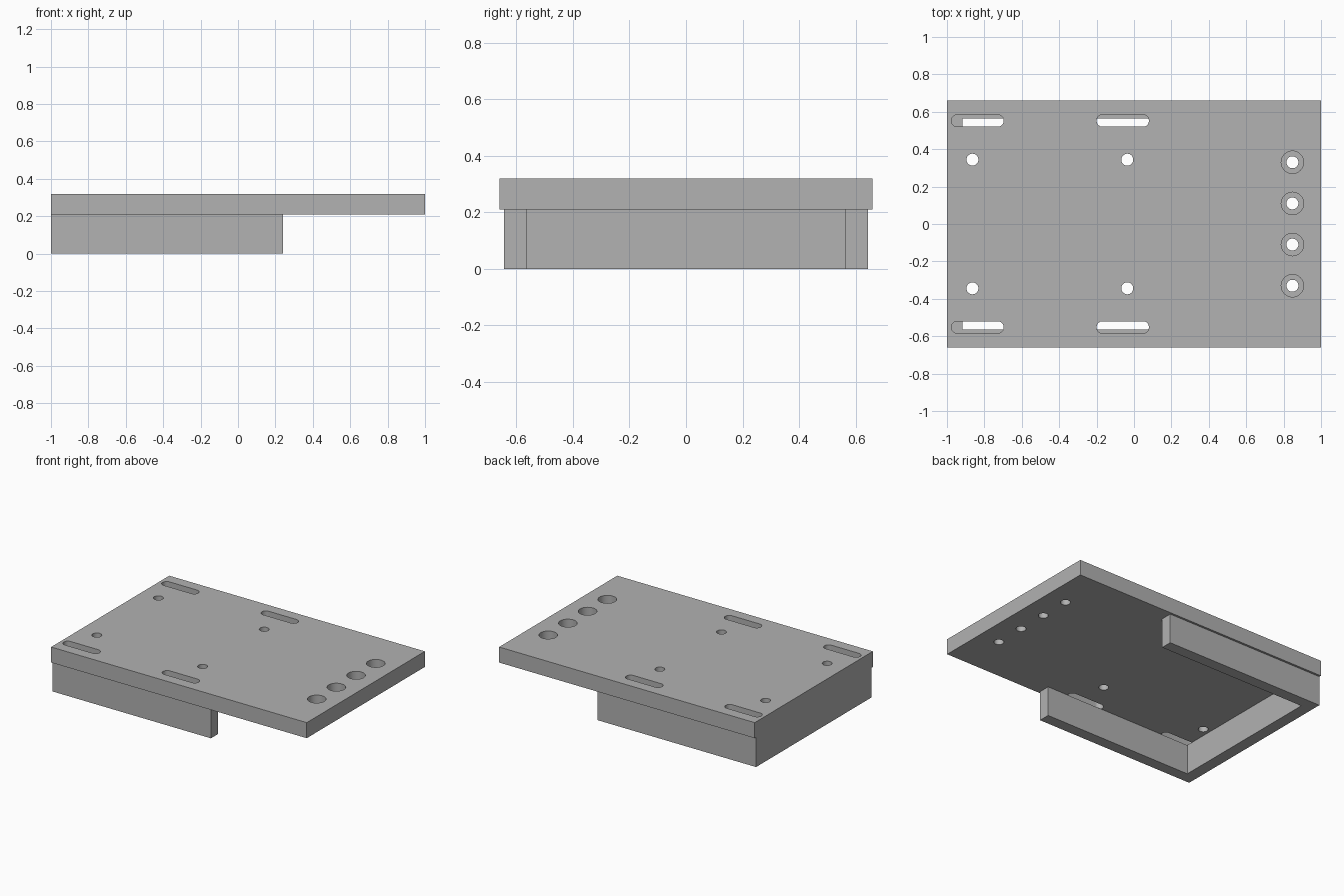
import bpy
import bmesh
import math

cube = bpy.data.objects.get("Cube")
if cube:
    bpy.data.objects.remove(cube, do_unlink=True)

GREY = (0.445, 0.445, 0.445, 1)
metal = bpy.data.materials.new("plain grey")
metal.use_nodes = True
metal.diffuse_color = GREY
metal.node_tree.nodes["Principled BSDF"].inputs["Base Color"].default_value = GREY

BASE, TOP = 0.21, 0.32


def prism(name, outline, z0, z1):
    """Extrude a flat outline between two heights."""
    bm = bmesh.new()
    face = bm.faces.new([bm.verts.new((x, y, z0)) for x, y in outline])
    ext = bmesh.ops.extrude_face_region(bm, geom=[face])["geom"]
    for v in ext:
        if isinstance(v, bmesh.types.BMVert):
            v.co.z = z1
    bmesh.ops.recalc_face_normals(bm, faces=bm.faces)
    mesh = bpy.data.meshes.new(name)
    bm.to_mesh(mesh)
    bm.free()
    mesh.materials.append(metal)
    obj = bpy.data.objects.new(name, mesh)
    bpy.context.collection.objects.link(obj)
    return obj


def stadium(x, y, radius, half=0.0, steps=16):
    """Round outline, stretched along x by half to each side."""
    pts = []
    for side in (1, -1):
        for i in range(steps + (half > 0)):
            a = math.pi * i / steps - side * math.pi / 2
            pts.append((x + side * half + radius * math.cos(a), y + radius * math.sin(a)))
    return pts


# Top plate and the U-shaped frame below it
plate = prism("top_plate", [(-1, -0.66), (1, -0.66), (1, 0.66), (-1, 0.66)], BASE, TOP)
prism("support_frame", [(-1, -0.645), (0.24, -0.645), (0.24, -0.565), (-0.917, -0.565),
                        (-0.917, 0.565), (0.24, 0.565), (0.24, 0.645), (-1, 0.645)], 0, BASE)

# Cutters: slots, small holes and counterbored holes
cutters = []


def cut(name, outline, z0=BASE - 0.05):
    cutters.append(prism(name, outline, z0, TOP + 0.05))


for side in (-1, 1):
    for x in (-0.837, -0.06):
        cut("slot_cutter", stadium(x, side * 0.552, 0.032, 0.108))
    for x in (-0.864, -0.036):
        cut("hole_cutter", stadium(x, side * 0.344, 0.032))
for i in range(4):
    y = -0.33 + 0.22 * i
    cut("bolt_hole_cutter", stadium(0.847, y, 0.032))
    cut("counterbore_cutter", stadium(0.847, y, 0.06), TOP - 0.07)

for cutter in cutters:
    cutter.hide_render = True
    mod = plate.modifiers.new(cutter.name, "BOOLEAN")
    mod.operation = "DIFFERENCE"
    mod.solver = "EXACT"
    mod.object = cutter

# Apply the cuts, then drop the cutters
bpy.context.view_layer.objects.active = plate
plate.select_set(True)
for mod in list(plate.modifiers):
    bpy.ops.object.modifier_apply(modifier=mod.name)
for cutter in cutters:
    bpy.data.objects.remove(cutter, do_unlink=True)
bpy.ops.object.shade_smooth_by_angle(angle=math.radians(30))
